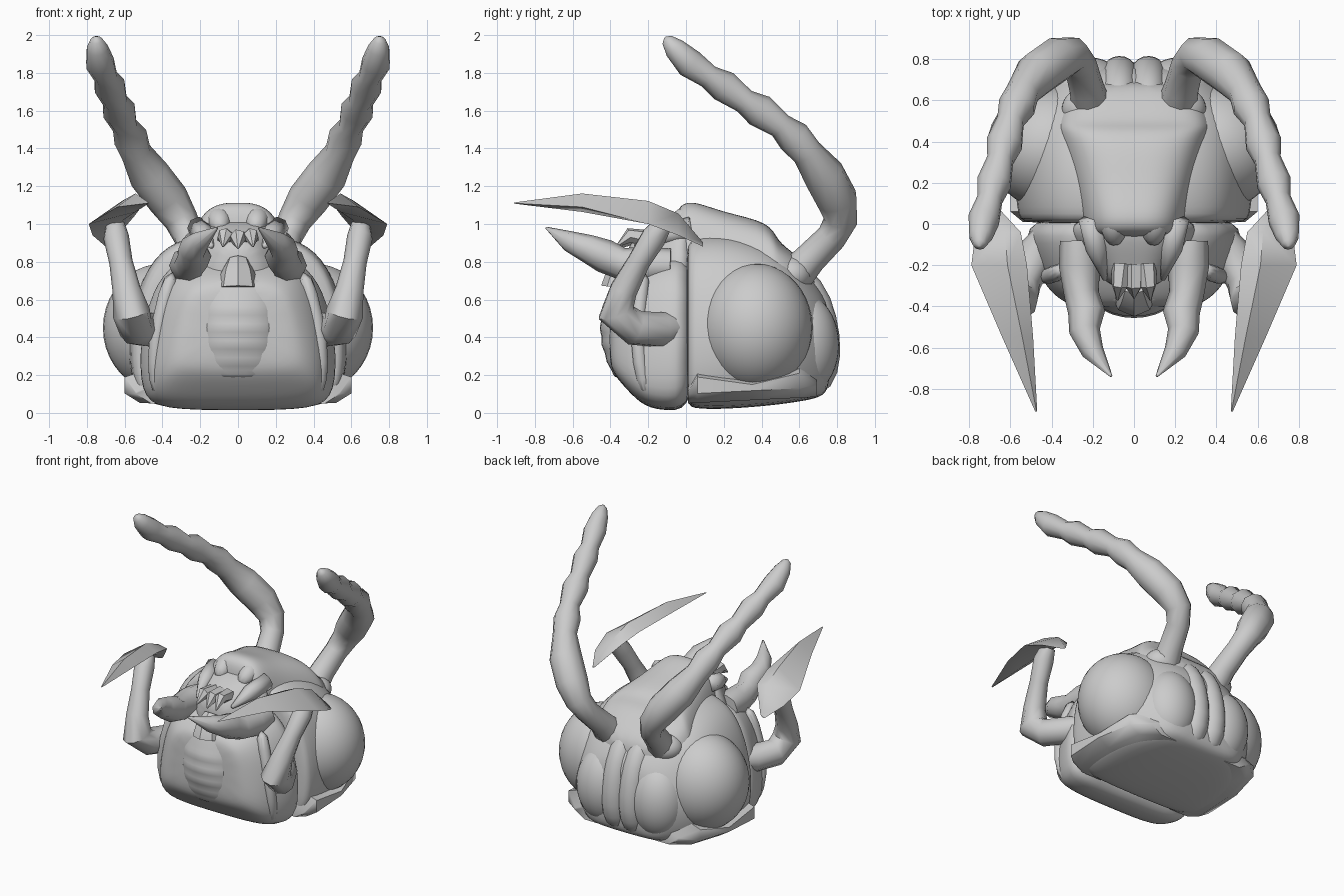
import bpy, bmesh, math
from mathutils import Vector

cube = bpy.data.objects.get("Cube")
if cube:
    bpy.data.objects.remove(cube, do_unlink=True)

# One plain grey for the whole head
grey = bpy.data.materials.new("plain grey")
grey.use_nodes = True
tone = (0.6, 0.6, 0.6, 1)
grey.diffuse_color = tone
grey.node_tree.nodes["Principled BSDF"].inputs["Base Color"].default_value = tone


def finish(name, bm, mirror=False, subdiv=0, angle=180):
    bmesh.ops.recalc_face_normals(bm, faces=bm.faces)
    mesh = bpy.data.meshes.new(name)
    bm.to_mesh(mesh)
    bm.free()
    mesh.materials.append(grey)
    mesh.shade_smooth()
    if angle < 180:
        mesh.set_sharp_from_angle(angle=math.radians(angle))
    obj = bpy.data.objects.new(name, mesh)
    bpy.context.collection.objects.link(obj)
    if mirror:
        obj.modifiers.new("mirror", 'MIRROR').use_mirror_merge = False
    if subdiv:
        mod = obj.modifiers.new("smooth", 'SUBSURF')
        mod.levels = mod.render_levels = subdiv
    return obj


def loft(name, rings, **opts):
    """Skin a list of equal rings and cap both ends."""
    bm = bmesh.new()
    loops = [[bm.verts.new(p) for p in ring] for ring in rings]
    for a, b in zip(loops, loops[1:]):
        for i in range(len(a)):
            j = (i + 1) % len(a)
            bm.faces.new((a[i], a[j], b[j], b[i]))
    bm.faces.new(loops[0])
    bm.faces.new(loops[-1])
    return finish(name, bm, **opts)


def tube(name, path, sides=10, **opts):
    """Round limb through (x, y, z, radius) points."""
    pts = [Vector(p[:3]) for p in path]
    rings, side, last = [], None, None
    for i, p in enumerate(pts):
        way = (pts[min(i + 1, len(pts) - 1)] - pts[max(i - 1, 0)]).normalized()
        if side is None:
            side = way.orthogonal().normalized()
        else:
            side = last.rotation_difference(way) @ side
        last, up, r = way, way.cross(side), path[i][3]
        turns = [math.tau * k / sides for k in range(sides)]
        rings.append([p + side * r * math.cos(t) + up * r * math.sin(t) for t in turns])
    return loft(name, rings, **opts)


def ball(name, centre, radii):
    bm = bmesh.new()
    bmesh.ops.create_uvsphere(bm, u_segments=32, v_segments=20, radius=1)
    bmesh.ops.scale(bm, vec=radii, verts=bm.verts)
    bmesh.ops.translate(bm, vec=centre, verts=bm.verts)
    return finish(name, bm, mirror=True)


def section(y, low, high, base, mid, top):
    """Symmetric shell section from its height range and three half widths."""
    h = high - low
    half = [(base * 0.8, low), (base, low + h * 0.1), (mid, low + h * 0.45),
            ((mid + top) * 0.52, low + h * 0.77), (top, low + h * 0.94), (top * 0.5, high)]
    right = [Vector((x, y, z)) for x, z in half]
    left = [Vector((-x, y, z)) for x, z in reversed(half)]
    return [Vector((0, y, low))] + right + [Vector((0, y, high))] + left


def shell(name, stations):
    return loft(name, [section(*s) for s in stations], subdiv=2)


# Main head shells: y, low, high, base, middle and top half widths
shell("cranium", [
    (0.0, .06, .9, .52, .54, .34), (.02, .02, .94, .56, .57, .38),
    (.22, .02, .96, .57, .6, .38), (.46, .04, .89, .54, .6, .38),
    (.6, .06, .78, .46, .52, .32), (.71, .08, .66, .34, .4, .24),
    (.77, .13, .54, .26, .32, .18)])
shell("jaw", [
    (.06, .02, .86, .53, .54, .36), (-.1, .01, .84, .52, .52, .35),
    (-.22, .03, .8, .48, .47, .32), (-.31, .12, .75, .44, .41, .29),
    (-.38, .2, .7, .36, .33, .24), (-.41, .27, .64, .26, .25, .2)])
shell("crown", [
    (.7, .5, .74, .16, .18, .14), (.58, .5, .84, .32, .36, .28),
    (.48, .5, .91, .35, .39, .3), (.45, .5, 1.01, .36, .39, .25),
    (.2, .5, 1.06, .3, .32, .2), (.05, .5, 1.12, .26, .28, .17),
    (-.03, .55, 1.11, .24, .26, .16), (-.07, .6, 1.02, .2, .22, .14)])
shell("snout", [
    (.05, .62, 1.04, .36, .34, .22), (-.1, .64, 1.0, .3, .28, .15),
    (-.2, .66, .95, .22, .2, .11), (-.32, .7, .9, .12, .11, .07)])

# Ribbed front ridge, wider than it is deep
ridge = []
for step in range(13):
    t = step / 12
    swell = math.sin(math.pi * (0.12 + 0.76 * t))
    rib = 0.01 * math.cos(step * math.pi)
    z, depth, width = 0.18 + 0.54 * t, 0.13 * swell + rib * (t < 0.7), 0.15 + 0.07 * swell
    ring = [(width * math.cos(a), -0.33 - depth * math.sin(a), z)
            for a in (math.tau * k / 12 for k in range(12))]
    ridge.append(ring)
loft("front_ridge", ridge, subdiv=1)
tube("upper_lip", [(0, -.34, .66, .11), (0, -.33, .74, .09), (0, -.29, .8, .06)], sides=8, angle=40)

# Cheek ridges frame the front plate
tube("cheek_ridge", [(.42, -.2, .09, .04), (.45, -.25, .26, .04), (.42, -.26, .5, .04),
                     (.34, -.22, .76, .05)], mirror=True, subdiv=1)

# Eyes and rounded back lobes
ball("eye", (.4, .37, .45), (.315, .3, .34))
ball("back_lobe", (.22, .62, .36), (.2, .19, .27))
tube("back_spine", [(.07, .52, .78, .07), (.07, .66, .66, .09), (.07, .72, .5, .09),
                    (.07, .74, .3, .095), (.07, .71, .17, .09), (.07, .62, .13, .07)],
     mirror=True, subdiv=1)

# Flange under each eye
flange = []
for y, inner, outer, top in ((.01, .3, .54, .11), (.06, .3, .6, .19), (.35, .3, .6, .15),
                             (.6, .25, .54, .21), (.69, .2, .42, .15)):
    low = .05 + y * .05
    flange.append([(inner, y, low), (outer - .08, y, low), (outer, y, low + .05),
                   (outer, y, top), (inner, y, top + .1)])
loft("lower_flange", flange, mirror=True, angle=50)

# Jointed antennae
tube("antenna", [
    (.21, .57, .72, .1), (.23, .66, .82, .085), (.26, .77, .93, .08), (.3, .82, 1.02, .09),
    (.37, .8, 1.13, .11), (.47, .73, 1.26, .11), (.54, .64, 1.38, .082),
    (.57, .57, 1.46, .092), (.6, .5, 1.52, .068), (.63, .39, 1.6, .09),
    (.65, .31, 1.65, .066), (.68, .2, 1.73, .085), (.7, .12, 1.78, .063),
    (.73, .02, 1.85, .078), (.745, -.06, 1.93, .058), (.75, -.1, 1.975, .032),
    (.75, -.11, 1.99, .005)],
    mirror=True, angle=50)
ball("antenna_socket", (.22, .56, .73), (.13, .11, .1))

# Raised forelimbs with blades
tube("forelimb", [
    (.4, -.05, .45, .08), (.46, -.13, .44, .095), (.54, -.27, .45, .095),
    (.565, -.37, .53, .1), (.59, -.33, .65, .075), (.62, -.25, .8, .062),
    (.645, -.17, .93, .068), (.65, -.12, 1.0, .05)], mirror=True, angle=50)
blade = []
for y, xi, zi, xo, zo, thick in ((.09, .67, .9, .7, .88, .01), (-.04, .55, 1.04, .77, .94, .05),
                                 (-.2, .52, 1.08, .79, 1.0, .07), (-.55, .49, 1.1, .64, 1.09, .065),
                                 (-.91, .47, 1.11, .48, 1.11, .004)):
    mid, z = xi * 0.65 + xo * 0.35, zi * 0.65 + zo * 0.35
    blade.append([(xi, y, zi), (mid, y, z + thick), (xo, y, zo), (mid, y, z - thick * 0.5)])
loft("blade", blade, mirror=True, angle=50)

# Curved mandibles
tube("mandible", [
    (.27, -.08, .78, .09), (.265, -.2, .78, .1), (.255, -.34, .79, .085),
    (.23, -.43, .83, .09), (.24, -.52, .87, .075), (.2, -.62, .91, .055),
    (.11, -.74, .98, .006)], sides=8, mirror=True, angle=60)

# Brow horns, crown knobs and teeth
tube("brow_horn", [(.21, .03, .98, .06), (.18, -.12, .94, .055), (.14, -.27, .88, .012)],
     sides=8, mirror=True)
tube("crown_knob", [(.1, .08, 1.03, .08), (.1, -.03, 1.03, .075), (.09, -.1, .96, .04)],
     sides=8, mirror=True, subdiv=1)
tube("side_tooth", [(.06, -.2, .92, .05), (.07, -.3, .94, .04), (.08, -.37, .88, .004)],
     sides=6, mirror=True, angle=40)
tube("middle_tooth", [(0, -.2, .92, .05), (0, -.3, .93, .045), (0, -.36, .87, .004)],
     sides=6, angle=40)
